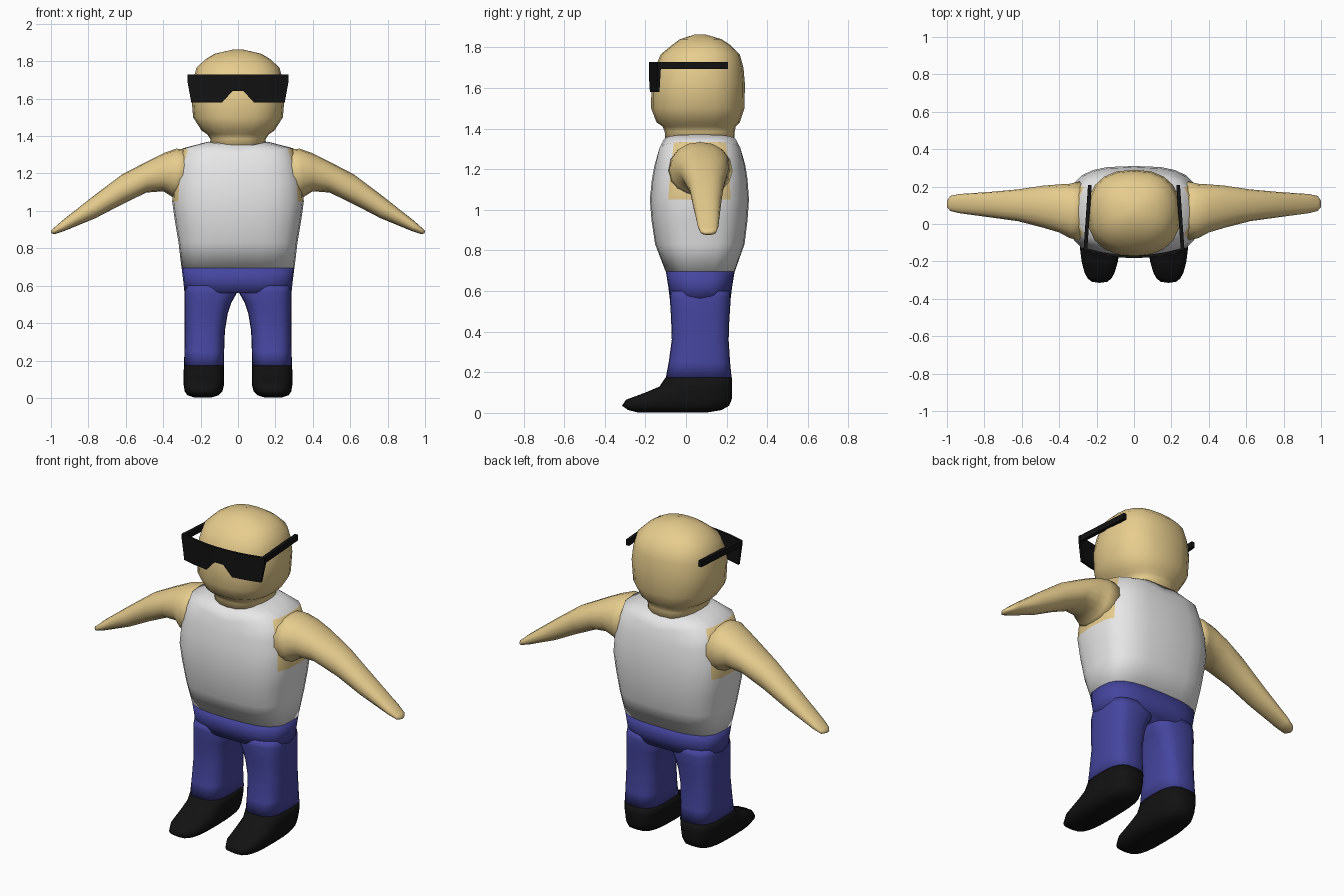
import bpy, bmesh, math
from mathutils import Vector

if "Cube" in bpy.data.objects:
    bpy.data.objects.remove(bpy.data.objects["Cube"])


def material(name, rgb):
    m = bpy.data.materials.new(name)
    m.diffuse_color = (*rgb, 1)
    m.use_nodes = True
    m.node_tree.nodes["Principled BSDF"].inputs["Base Color"].default_value = m.diffuse_color
    return m


SKIN = material("skin", (0.80, 0.61, 0.27))
WHITE = material("shirt white", (0.80, 0.80, 0.80))
BLUE = material("trouser blue", (0.06, 0.06, 0.35))
BLACK = material("black", (0.006, 0.006, 0.006))


def curve(angle, power):
    # point on a unit superellipse
    c, s = math.cos(angle), math.sin(angle)
    return (math.copysign(abs(c) ** (2 / power), c),
            math.copysign(abs(s) ** (2 / power), s))


def finish(name, bm, mats, mirror=False, smooth=True):
    bmesh.ops.recalc_face_normals(bm, faces=bm.faces)
    me = bpy.data.meshes.new(name)
    for f in bm.faces:
        f.smooth = smooth
    bm.to_mesh(me)
    bm.free()
    for m in mats:
        me.materials.append(m)
    ob = bpy.data.objects.new(name, me)
    bpy.context.collection.objects.link(ob)
    if mirror:
        ob.modifiers.new("mirror", 'MIRROR').use_mirror_merge = False
    return ob


def loft(name, rings, mats, mirror=False, rule=None):
    # rings: lists of points, skinned in order and capped at both ends
    bm = bmesh.new()
    rows = [[bm.verts.new(p) for p in r] for r in rings]
    n = len(rows[0])
    for i in range(len(rows) - 1):
        for j in range(n):
            k = (j + 1) % n
            f = bm.faces.new((rows[i][j], rows[i][k], rows[i + 1][k], rows[i + 1][j]))
            if rule:
                f.material_index = rule(i, (j + 0.5) * 2 * math.pi / n)
    bm.faces.new(rows[0])
    bm.faces.new(rows[-1])
    return finish(name, bm, mats, mirror)


def flat_ring(z, x0, x1, y0, y1, power=3.0, lift=0.0, n=24):
    # horizontal cross-section; lift raises its left and right sides
    pts = []
    for j in range(n):
        u, v = curve(2 * math.pi * j / n, power)
        pts.append(Vector(((x0 + x1) / 2 + u * (x1 - x0) / 2,
                           (y0 + y1) / 2 + v * (y1 - y0) / 2, z + lift * abs(u))))
    return pts


def arm_ring(xlo, zlo, xhi, zhi, y0, y1, n=16):
    # cross-section across the arm, given by its lower and upper points
    pts = []
    for j in range(n):
        u, v = curve(2 * math.pi * j / n, 2.2)
        t = (v + 1) / 2
        pts.append(Vector((xlo + (xhi - xlo) * t, (y0 + y1) / 2 + u * (y1 - y0) / 2,
                           zlo + (zhi - zlo) * t)))
    return pts


# Head and neck
head = [(1.33, .15, -.10, .24), (1.385, .148, -.105, .24), (1.41, .165, -.115, .245),
        (1.43, .195, -.145, .265), (1.50, .24, -.172, .288), (1.62, .25, -.17, .29),
        (1.70, .24, -.152, .283), (1.765, .222, -.125, .265), (1.81, .175, -.07, .22),
        (1.84, .125, -.03, .175), (1.862, .03, .04, .10)]
loft("head", [flat_ring(z, -h, h, a, b, 2.4, n=20) for z, h, a, b in head], [SKIN])

# Shirt, with bare armholes on the flanks
torso = [(.695, .302, -.10, .24, 0), (.83, .318, -.152, .288, 0), (.95, .338, -.17, .303, 0),
         (1.05, .352, -.178, .31, 0), (1.15, .345, -.168, .303, 0), (1.22, .33, -.155, .292, 0),
         (1.285, .295, -.135, .272, .05), (1.335, .16, -.112, .248, .035)]
loft("shirt", [flat_ring(z, -h, h, a, b, 3, k) for z, h, a, b, k in torso], [WHITE, SKIN],
     rule=lambda i, a: int(3 <= i <= 5 and abs(math.cos(a)) > math.cos(math.radians(30))))

# Arms
arm = [(.31, 1.05, .25, 1.325, -.09, .23), (.36, 1.08, .33, 1.333, -.075, .215),
       (.40, 1.105, .40, 1.308, -.045, .212), (.49, 1.098, .48, 1.268, -.02, .205),
       (.62, 1.035, .62, 1.195, .015, .185), (.76, .962, .77, 1.082, .035, .172),
       (.93, .892, .94, .948, .058, .16), (.98, .876, .985, .908, .07, .15),
       (.998, .88, 1.0, .895, .09, .125)]
loft("arm", [arm_ring(*r) for r in arm], [SKIN], mirror=True)

# Trousers: hips and two legs
hips = [(.562, .286, -.08, .22), (.62, .292, -.087, .227), (.70, .302, -.10, .24)]
loft("trouser_hips", [flat_ring(z, -h, h, a, b) for z, h, a, b in hips], [BLUE])
leg = [(.17, .075, .288, -.10, .225), (.25, .074, .287, -.085, .217), (.36, .070, .285, -.07, .21),
       (.45, .055, .285, -.073, .213), (.51, .035, .285, -.076, .217), (.565, .004, .286, -.08, .22),
       (.60, .004, .28, -.075, .215)]
loft("trouser_leg", [flat_ring(*r) for r in leg], [BLUE], mirror=True)

# Shoes
shoe = [(.003, .14, .235, -.24, .11), (.014, .105, .27, -.285, .175), (.035, .083, .285, -.315, .212),
        (.065, .076, .29, -.295, .225), (.10, .075, .291, -.20, .227), (.13, .075, .291, -.13, .227),
        (.174, .074, .289, -.101, .226)]
loft("shoe", [flat_ring(*r) for r in shoe], [BLACK], mirror=True)

# Sunglasses front: curved strip with a nose notch (x, lower edge height)
half = [(.03, 1.64), (.085, 1.58), (.17, 1.58), (.25, 1.58), (.27, 1.69)]
cols = [(-x, z) for x, z in reversed(half)] + half
bm = bmesh.new()
rows = []
for x, z in cols:
    y = -.182 + .6 * x * x
    rows.append([bm.verts.new((x, yy, zz)) for yy, zz in
                 ((y, z), (y, 1.728), (y + .014, 1.728), (y + .014, z))])
for a, b in zip(rows, rows[1:]):
    for j in range(4):
        k = (j + 1) % 4
        bm.faces.new((a[j], a[k], b[k], b[j]))
bm.faces.new(rows[0])
bm.faces.new(rows[-1])
finish("sunglasses_front", bm, [BLACK], smooth=False)

# Sunglasses side bars, angled slightly inward
bm = bmesh.new()
bmesh.ops.create_cube(bm, size=1)
for v in bm.verts:
    back = v.co.y > 0
    v.co = Vector(((.236 if back else .26) + v.co.x * .02, .208 if back else -.14,
                   1.71 + v.co.z * .034))
finish("sunglasses_side_bar", bm, [BLACK], mirror=True, smooth=False)
